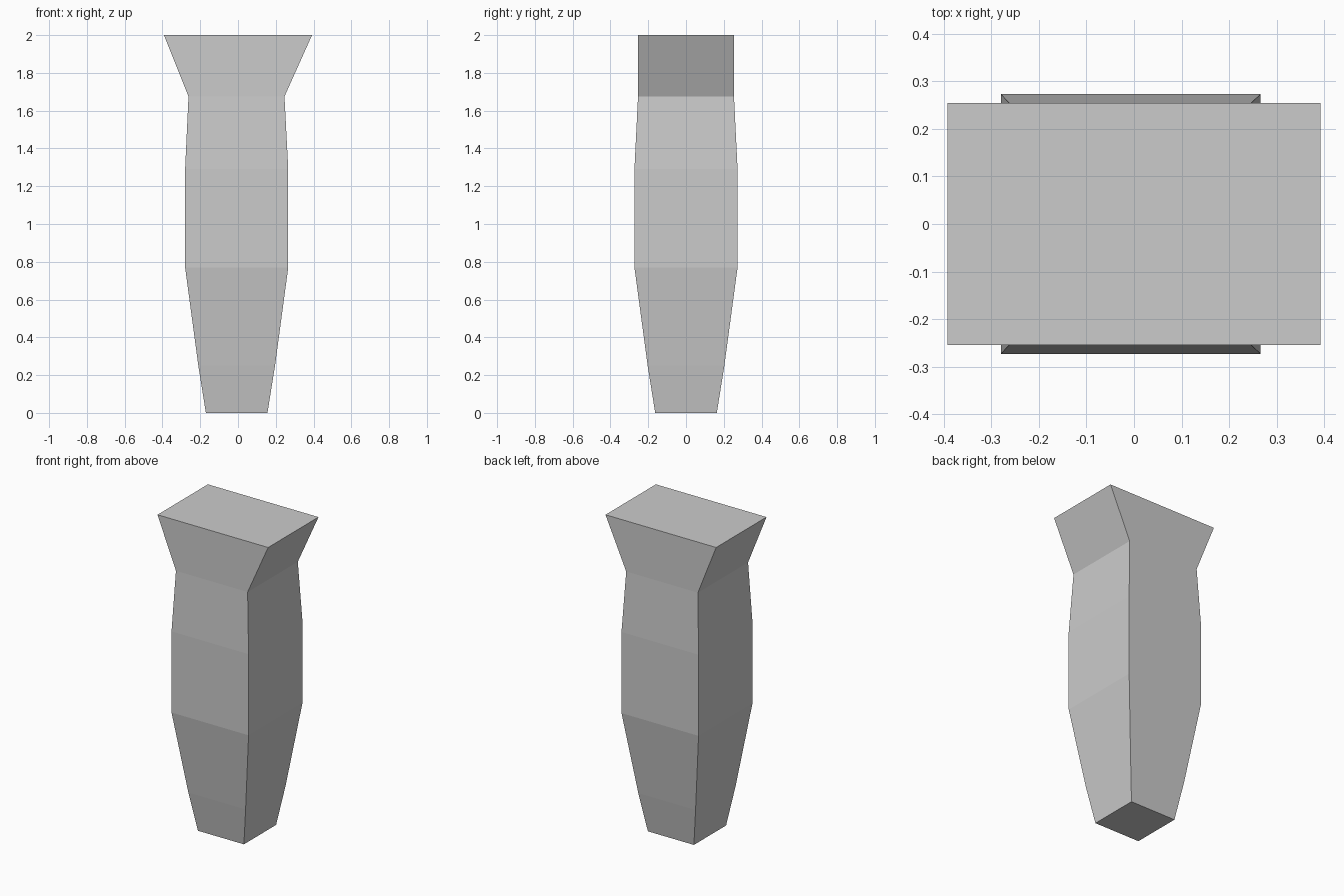
import bpy
import bmesh

cube = bpy.data.objects.get("Cube")
if cube:
    bpy.data.objects.remove(cube, do_unlink=True)

# Plain grey material
grey = bpy.data.materials.new("light_grey")
grey.use_nodes = True
colour = (0.6, 0.6, 0.6, 1)
grey.diffuse_color = colour
grey.node_tree.nodes["Principled BSDF"].inputs["Base Color"].default_value = colour

# Rectangular sections from foot to cap: height, half width, half depth, x shift
sections = [
    (0.0, 0.163, 0.163, -0.007),
    (0.25, 0.203, 0.203, -0.007),
    (0.77, 0.273, 0.273, -0.007),
    (1.29, 0.273, 0.273, -0.007),
    (1.675, 0.254, 0.254, -0.008),
    (2.0, 0.392, 0.255, 0.0),
]

# Tapered post lofted through the sections
bm = bmesh.new()
rings = []
for z, w, d, shift in sections:
    rings.append([bm.verts.new((shift + sx * w, sy * d, z))
                  for sx, sy in ((-1, -1), (1, -1), (1, 1), (-1, 1))])
for low, high in zip(rings, rings[1:]):
    for i in range(4):
        j = (i + 1) % 4
        bm.faces.new((low[i], low[j], high[j], high[i]))
bm.faces.new(rings[0][::-1])
bm.faces.new(rings[-1])
bmesh.ops.recalc_face_normals(bm, faces=bm.faces)

mesh = bpy.data.meshes.new("flared_post")
bm.to_mesh(mesh)
bm.free()
mesh.materials.append(grey)
bpy.context.collection.objects.link(bpy.data.objects.new("flared_post", mesh))
